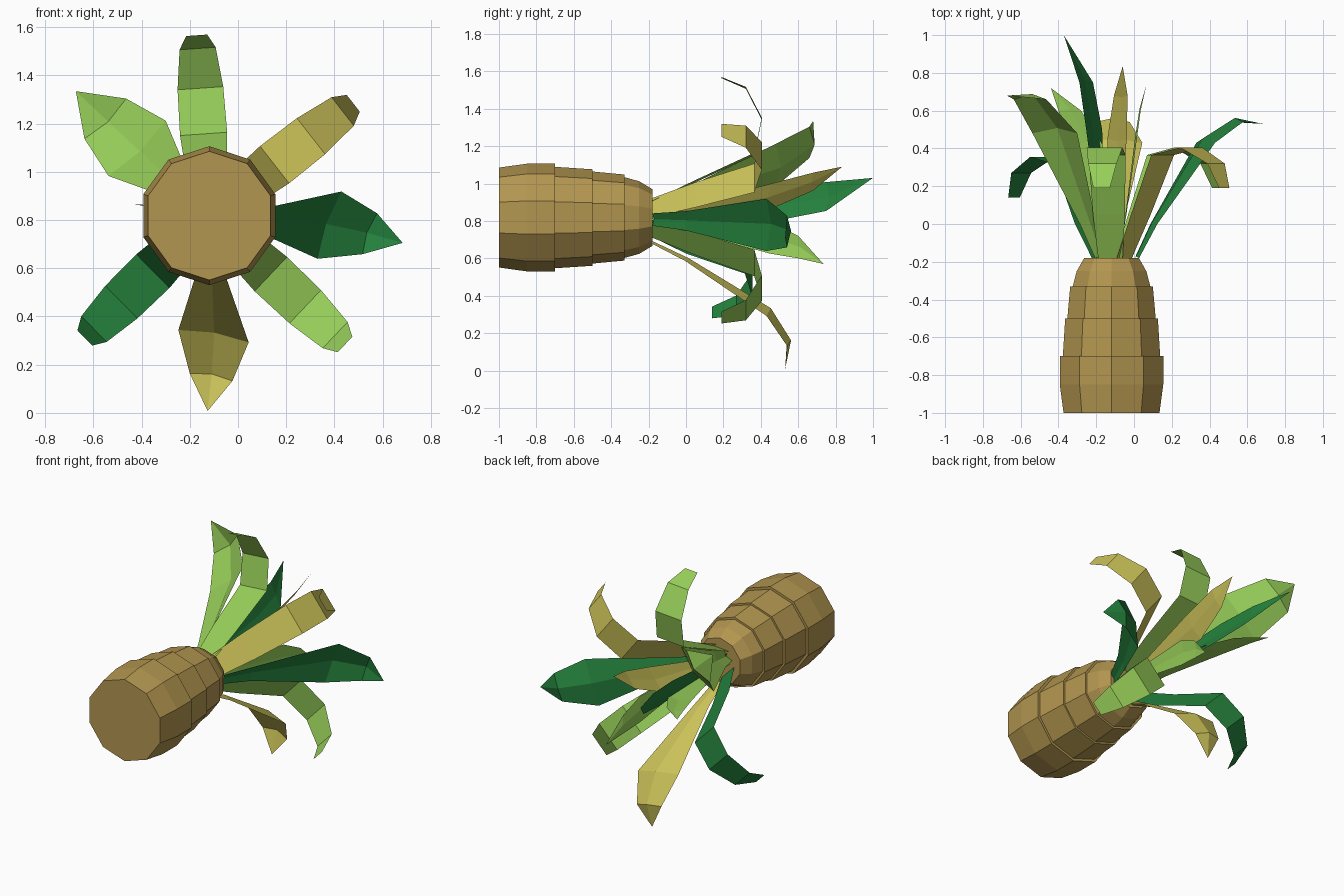
import bpy, bmesh, math
from mathutils import Vector

if "Cube" in bpy.data.objects:
    bpy.data.objects.remove(bpy.data.objects["Cube"])

CX, CZ = -0.119, 0.818      # trunk axis runs along y through this point

def material(name, rgb):
    m = bpy.data.materials.new(name)
    m.diffuse_color = (*rgb, 1)
    m.use_nodes = True
    m.node_tree.nodes["Principled BSDF"].inputs["Base Color"].default_value = m.diffuse_color
    return m

TAN = material("tan bark", (0.45, 0.305, 0.08))
LIGHT = material("light green", (0.31, 0.62, 0.10))
DARK = material("dark green", (0.018, 0.22, 0.046))
YELLOW = material("dry yellow", (0.60, 0.54, 0.10))

def finish(name, bm, mat):
    me = bpy.data.meshes.new(name)
    bm.to_mesh(me)
    bm.free()
    me.materials.append(mat)
    ob = bpy.data.objects.new(name, me)
    bpy.context.collection.objects.link(ob)

# Stepped ten-sided trunk: (y, radius)
def trunk():
    prof = [(-1, .267), (-.85, .288), (-.70, .288), (-.70, .271), (-.5, .258), (-.5, .246),
            (-.33, .23), (-.33, .216), (-.25, .194), (-.18, .152)]
    bm = bmesh.new()
    rings = []
    for y, r in prof:
        rings.append([bm.verts.new((CX + r * math.sin(i * math.pi / 5), y,
                                    CZ + r * math.cos(i * math.pi / 5))) for i in range(10)])
    for a, b in zip(rings, rings[1:]):
        for i in range(10):
            j = (i + 1) % 10
            bm.faces.new((a[i], a[j], b[j], b[i]))
    bm.faces.new(rings[0])
    bm.faces.new(rings[-1])
    bmesh.ops.recalc_face_normals(bm, faces=bm.faces)
    finish("trunk", bm, TAN)

# Leaf blade along a path; half widths lie along the tangent angle, midrib sunk by fold
def leaf(name, mat, path, widths, tangent, fold):
    t = math.radians(tangent)
    side = Vector((math.cos(t), 0, math.sin(t)))
    inward = Vector((-math.sin(t), 0, math.cos(t))) * .5 + Vector((0, .8, 0))
    bm = bmesh.new()
    rows = []
    for p, w in zip(path, widths):
        p = Vector(p)
        if w == 0:
            rows.append([bm.verts.new(p)])
        elif fold:
            mid = p + inward * fold * min(1, w / .1)
            rows.append([bm.verts.new(q) for q in (p - side * w, mid, p + side * w)])
        else:
            rows.append([bm.verts.new(q) for q in (p - side * w, p + side * w)])
    for a, b in zip(rows, rows[1:]):
        for i in range(len(a) - 1):
            if len(b) == 1:
                bm.faces.new((a[i], a[i + 1], b[0]))
            else:
                bm.faces.new((a[i], a[i + 1], b[i + 1], b[i]))
    finish(name, bm, mat)

# Leaf radiating from the axis; profile rows are (radius, y, half width)
# roll turns the blade about its length, bend swings the tip sideways
def radial_leaf(name, mat, angle, prof, fold, roll=0, bend=0):
    path = []
    for r, y, w in prof:
        a = math.radians(angle + bend * max(0, r - .5) / .31)
        path.append((CX + r * math.cos(a), y, CZ + r * math.sin(a)))
    leaf(name, mat, path, [w for r, y, w in prof], angle + 90 + roll, fold)

trunk()

# Blunt curling leaves: name, colour, angle, radius scale, y shift
CURL = [(.085, -.18, .065), (.195, .05, .085), (.34, .365, .098),
        (.53, .405, .095), (.695, .32, .075), (.75, .19, .044)]
for name, mat, ang, s, dy in (("curled_leaf_top", LIGHT, 94, 1, 0),
                              ("curled_leaf_upper_right", YELLOW, 38, 1.01, 0),
                              ("curled_leaf_lower_right", LIGHT, -43.5, 1.035, 0),
                              ("curled_leaf_lower_left", DARK, -135.5, .965, -.05)):
    radial_leaf(name, mat, ang, [(r * s, y + dy * (y > 0), w) for r, y, w in CURL], 0)

# Broad pointed leaves
POINT = [(.135, -.18, .035), (.225, 0, .055), (.50, .43, .148), (.67, .54, .09), (.81, .53, 0)]
radial_leaf("pointed_leaf_bottom", YELLOW, -88, POINT, .03, -12, -2.5)
radial_leaf("pointed_leaf_right", DARK, -4.5, POINT, .03, -15, -3.5)
radial_leaf("pointed_leaf_upper_left", LIGHT, 137,
            [(.08, -.18, .04), (.17, 0, .06), (.41, .48, .165), (.59, .66, .12), (.757, .68, 0)], .035, -3)

# Upright inner leaves
radial_leaf("inner_leaf_dark", DARK, 140,
            [(.05, -.18, .035), (.07, .05, .05), (.12, .5, .1), (.175, .75, .085), (.33, 1, 0)], .02, -115)
INNER = [.035, .045, .085, .06, 0]
leaf("inner_leaf_yellow", YELLOW, [(-.11, -.18, .85), (-.1, .05, .86), (-.09, .45, .93),
     (-.07, .68, 1.01), (-.06, .835, 1.09)], INNER, 53, -.02)
leaf("inner_leaf_right", LIGHT, [(-.08, -.18, .79), (-.04, .05, .78), (.015, .45, .71),
     (.035, .6, .66), (.065, .735, .57)], INNER, 90, .02)
leaf("inner_leaf_left", LIGHT, [(-.16, -.18, .82), (-.18, .05, .82), (-.25, .42, .84),
     (-.34, .6, .86), (-.44, .72, .865)], INNER, 176, .02)
